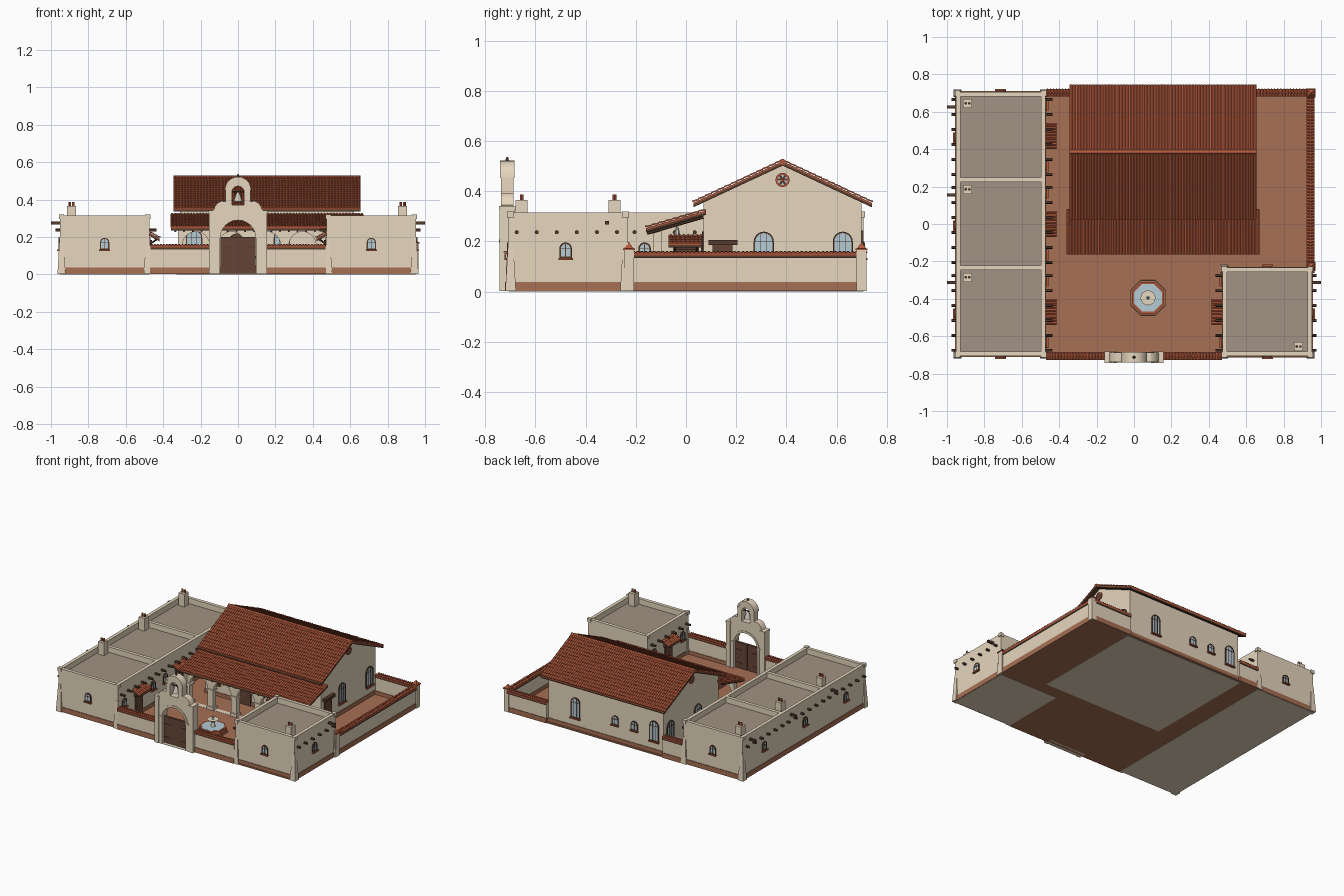
import bpy, bmesh, math
from mathutils import Matrix, Vector

if "Cube" in bpy.data.objects:
    bpy.data.objects.remove(bpy.data.objects["Cube"])
made = []


def material(name, *rgb):
    m = bpy.data.materials.new(name)
    m.use_nodes = True
    m.diffuse_color = (*rgb, 1)
    m.node_tree.nodes["Principled BSDF"].inputs["Base Color"].default_value = (*rgb, 1)
    return m


STUCCO = material("stucco", .79, .67, .51)
CLAY = material("flat_roof_clay", .36, .29, .23)
PAVING = material("terracotta_paving", .39, .16, .088)
TILE = material("red_roof_tile", .45, .1, .045)
WOOD = material("dark_wood", .09, .043, .026)
GATE = material("brown_gate_wood", .13, .06, .037)
GLASS = material("pale_blue_glass", .46, .6, .66)
METAL = material("pale_bell_metal", .6, .57, .5)


def place(x, y, z=0, angle=0):
    return Matrix.Translation((x, y, z)) @ Matrix.Rotation(math.radians(angle), 4, "Z")


def finish(name, mesh, mat, matrix=Matrix()):
    mesh.transform(matrix)
    mesh.materials.clear()
    mesh.materials.append(mat)
    ob = bpy.data.objects.new(name, mesh)
    bpy.context.collection.objects.link(ob)
    made.append(ob)


def from_bm(name, bm, mat, matrix=Matrix()):
    mesh = bpy.data.meshes.new(name)
    bmesh.ops.recalc_face_normals(bm, faces=bm.faces)
    bm.to_mesh(mesh)
    bm.free()
    finish(name, mesh, mat, matrix)


def box(name, mat, x0, x1, y0, y1, z0, z1, matrix=Matrix()):
    bm = bmesh.new()
    bmesh.ops.create_cube(bm, size=1)
    for v in bm.verts:
        v.co = ((x0 + x1) / 2 + v.co.x * (x1 - x0), (y0 + y1) / 2 + v.co.y * (y1 - y0),
                (z0 + z1) / 2 + v.co.z * (z1 - z0))
    from_bm(name, bm, mat, matrix)


def rod(name, mat, a, b, r1, r2=None, sides=12, turn=0, matrix=Matrix()):
    a, b = Vector(a), Vector(b)
    bm = bmesh.new()
    bmesh.ops.create_cone(bm, cap_ends=True, segments=sides, radius1=r1,
                          radius2=r1 if r2 is None else r2, depth=(b - a).length)
    aim = (b - a).to_track_quat("Z", "Y").to_matrix().to_4x4()
    from_bm(name, bm, mat, matrix @ Matrix.Translation((a + b) / 2) @ aim
            @ Matrix.Rotation(math.radians(turn), 4, "Z"))


def plate(name, mat, outlines, thick, matrix):
    """Flat panel with holes, standing upright and facing local -y."""
    cu = bpy.data.curves.new(name, "CURVE")
    cu.dimensions, cu.fill_mode, cu.extrude = "2D", "BOTH", thick / 2
    for pts in outlines:
        sp = cu.splines.new("POLY")
        sp.points.add(len(pts) - 1)
        for p, (u, v) in zip(sp.points, pts):
            p.co = (u, v, 0, 1)
        sp.use_cyclic_u = True
    tmp = bpy.data.objects.new(name, cu)
    bpy.context.collection.objects.link(tmp)
    mesh = bpy.data.meshes.new_from_object(tmp.evaluated_get(bpy.context.evaluated_depsgraph_get()))
    bpy.data.objects.remove(tmp)
    finish(name, mesh, mat, matrix @ Matrix.Rotation(math.pi / 2, 4, "X"))


def arc(cx, cz, r, a0=0, a1=180, n=12):
    ang = [math.radians(a0 + (a1 - a0) * i / n) for i in range(n + 1)]
    return [(cx + r * math.cos(a), cz + r * math.sin(a)) for a in ang]


def arch(w, z0, top, cx=0):
    return [(cx - w / 2, z0), (cx + w / 2, z0)] + arc(cx, top - w / 2, w / 2)


def window(x, y, angle, w=.042, z0=.137, top=.192):
    m = place(x, y, 0, angle)
    plate("window_glass", GLASS, [arch(w, z0, top)], .008, m)
    plate("window_frame", WOOD, [arch(w + .008, z0 - .004, top + .004), arch(w - .004, z0 + .002, top - .002)], .014, m)
    for u in ([0] if w < .06 else [-w / 6, w / 6]):
        box("window_mullion", WOOD, u - .0015, u + .0015, -.006, .006, z0, top - .003, m)
    box("window_crossbar", WOOD, -w / 2, w / 2, -.006, .006, top - w / 2 - .0015, top - w / 2 + .0015, m)
    box("window_sill", TILE, -w / 2 - .008, w / 2 + .008, -.016, .01, z0 - .011, z0 - .003, m)


def tile_slope(name, width, run, drop, courses, matrix):
    """Overlapping courses of barrel tile from the local origin down towards -y."""
    n = round(width / .0167) * 4
    up = Vector((0, -drop, run)).normalized()
    down = Vector((0, -run, -drop))
    bm = bmesh.new()
    for c in range(courses):
        rows = []
        for t, lift in ((c, .004), (c + 1, .007), (c + 1, 0)):
            rows.append([bm.verts.new(Vector((width * (i / n - .5), 0, 0)) + down * t / courses
                         + up * (lift + (.006 * abs(math.sin(i * math.pi / 4)) if lift else 0)))
                         for i in range(n + 1)])
        for a, b in zip(rows, rows[1:]):
            for i in range(n):
                bm.faces.new((a[i], b[i], b[i + 1], a[i + 1]))
    from_bm(name + "_tiles", bm, TILE, matrix)
    turned = matrix @ Matrix.Rotation(-math.pi / 2, 4, "Z")
    for part, mat, hi, lo in (("bed", TILE, .0035, -.004), ("boards", WOOD, -.004, -.014)):
        side = [(0, hi), (run, hi - drop), (run, lo - drop), (0, lo)]
        plate(f"{name}_{part}", mat, [side], width - .002, turned)


# Courtyard paving and building footings
box("courtyard_paving", PAVING, -.48, .955, -.715, .712, .002, .012)
box("church_footing", STUCCO, -.33, .64, -.14, .7, 0, .002)


def adobe_block(side, rooms):
    """Flat-roofed range; side is -1 or +1, rooms are the room centres in y."""
    inner, outer = .474 * side, .952 * side
    x0, x1 = sorted((inner, outer))
    y0, y1 = min(rooms) - .237, max(rooms) + .237
    box("block_footing", STUCCO, x0, x1, y0, y1, 0, .003)
    box("block_plinth", PAVING, x0 - .004, x1 + .004, y0 - .004, y1 + .004, .003, .038)
    box("block_walls", STUCCO, x0, x1, y0, y1, .038, .27)
    box("block_roof", CLAY, x0 + .01, x1 - .01, y0 + .01, y1 - .01, .27, .274)
    for x in (x0, x1 - .024):
        box("parapet_side", STUCCO, x, x + .024, y0, y1, .268, .315)
    for y in [y0 + .012, y1 - .012] + [r + .237 for r in rooms[:-1]]:
        box("parapet_cross", STUCCO, x0, x1, y - .012, y + .012, .268, .314)
    for x in (x0 + .008, x1 - .008):
        for y in (y0 + .008, y1 - .008):
            rod("corner_buttress", STUCCO, (x, y, .003), (x, y, .2), .03, .014, 4, 45)
            box("corner_cap", STUCCO, x - .014, x + .014, y - .014, y + .014, .295, .319)
    mid = (x0 + x1) / 2
    window(mid, y0, 0)
    window(mid, y1, 180)
    face_in, face_out = (270, 90) if side > 0 else (90, 270)
    for r in rooms:
        for k in range(6):
            y = r - .205 + .08 * k
            rod("roof_beam", WOOD, (side * .437, y, .237), (side * .977, y, .237), .008)
        box("roof_drain", WOOD, *sorted((side * .93, side)), r + .148, r + .164, .268, .282)
        window(outer, r - .01, face_out)
        for off in (-.165, .165):
            window(inner, r + off, face_in)
        # door with tiled awning
        m = place(inner, r, 0, face_in)
        box("room_door", GATE, -.04, .04, -.008, .01, .012, .17, m)
        box("door_lintel", WOOD, -.05, .05, -.014, .01, .165, .185, m)
        tile_slope("door_awning", .14, .055, .03, 3, m @ Matrix.Translation((0, 0, .22)))
        for u in (-.045, .045):
            rod("awning_bracket", WOOD, (u, 0, .16), (u, -.04, .188), .005, sides=6, matrix=m)


def chimney(x, y):
    box("chimney", STUCCO, x - .024, x + .024, y - .024, y + .024, .27, .366)
    for dx in (-.01, .01):
        rod("chimney_pot", TILE, (x + dx, y, .36), (x + dx, y, .387), .007)
        rod("chimney_flue", WOOD, (x + dx, y, .38), (x + dx, y, .388), .0055)


adobe_block(-1, [-.47, 0, .47])
adobe_block(1, [-.47])
for cx, cy in ((-.89, -.285), (-.89, .185), (-.89, .645), (.88, -.655)):
    chimney(cx, cy)


# Courtyard walls with barrel tile coping
def yard_wall(x, y, length, angle):
    m, h = place(x, y, 0, angle), length / 2
    box("yard_wall", STUCCO, -h, h, -.012, .012, .036, .147, m)
    box("yard_wall_plinth", PAVING, -h, h, -.016, .016, .002, .038, m)
    for turn in (0, 180):
        tile_slope("wall_coping", length, .018, .005, 1, m @ place(0, 0, .153, turn))


yard_wall(-.305, -.706, .33, 0)
yard_wall(.305, -.706, .33, 0)
yard_wall(.944, .235, .94, 90)
yard_wall(-.39, .702, .16, 0)
yard_wall(.785, .702, .32, 0)
for y in (-.228, .7):
    box("wall_pier", STUCCO, .926, .966, y - .02, y + .02, .002, .165)
    box("wall_pier_cap", TILE, .922, .97, y - .024, y + .024, .165, .172)
    rod("wall_pier_point", TILE, (.946, y, .172), (.946, y, .195), .026, .002, 4, 45)

# Entrance portal with bell opening
gate = place(0, -.7125)
half = [(.15, .002), (.15, .335), (.13, .345), (.122, .365), (.11, .382), (.09, .392), (.066, .39)]
outline = half + arc(0, .452, .066) + [(-u, v) for u, v in reversed(half)]
plate("portal", STUCCO, [outline, arch(.19, .006, .29), arch(.066, .37, .472)], .05, gate)
plate("portal_arch_trim", STUCCO, [arch(.22, .004, .305), arch(.19, .006, .29)], .058, gate)
plate("tower_moulding", STUCCO, [arc(0, .452, .07) + arc(0, .452, .058, 180, 0)], .056, gate)
for s in (-1, 1):
    box("portal_pilaster", STUCCO, s * .138 - .017, s * .138 + .017, -.03, .03, .002, .33, gate)
    box("portal_cornice", STUCCO, s * .138 - .02, s * .138 + .02, -.032, .032, .328, .342, gate)
    box("portal_impost", STUCCO, s * .105 - .013, s * .105 + .013, -.032, .032, .195, .207, gate)
    box("gate_leaf", GATE, s * .0475 - .0465, s * .0475 + .0465, -.008, .008, .008, .2, gate)
    for z in (.05, .145):
        box("gate_hinge", WOOD, s * .068 - .026, s * .068 + .026, -.011, .011, z, z + .004, gate)
rod("bell", METAL, (0, -.7125, .39), (0, -.7125, .428), .024, .011)
rod("bell_crown", METAL, (0, -.7125, .428), (0, -.7125, .44), .011, .004)
rod("bell_hanger", WOOD, (-.034, -.7125, .442), (.034, -.7125, .442), .004)
rod("tower_finial", WOOD, (0, -.7125, .515), (0, -.7125, .537), .01, .003)

# Church body with gabled tile roof
CX, RIDGE = .155, .385
gable = [(-.315, .04), (.315, .04), (.315, .36), (0, .505), (-.315, .36)]
plate("church_walls", STUCCO, [gable], .93, place(CX, RIDGE, 0, 90))
box("church_plinth", PAVING, CX - .47, CX + .47, .066, .704, .002, .04)
for angle in (0, 180):
    tile_slope("church_roof", 1.0, .356, .166, 14, place(CX, RIDGE, .516, angle))
    x = CX + (.465 if angle == 0 else -.465)
    out = 90 if angle == 0 else 270
    rose = place(x, RIDGE, .445, out)
    plate("rose_glass", GLASS, [arc(0, 0, .024, 0, 345, 23)], .008, rose)
    plate("rose_ring", TILE, [arc(0, 0, .028, 0, 345, 23), arc(0, 0, .02, 0, 345, 23)], .018, rose)
    for k in range(3):
        c, s = .022 * math.cos(k * math.pi / 3), .022 * math.sin(k * math.pi / 3)
        rod("rose_spoke", TILE, (-c, -.004, -s), (c, -.004, s), .003, sides=6, matrix=rose)
    for y in (.31, .625):
        window(x, y, out, .072, .1, .235)
rod("roof_ridge_cap", TILE, (CX - .5, RIDGE, .517), (CX + .5, RIDGE, .517), .012)
box("side_door", GATE, .61, .628, .105, .185, .012, .19)
box("side_door_lintel", WOOD, .61, .645, .09, .205, .185, .205)
for wx in (-.235, .235, .47):
    window(wx, .07, 0, .08, .1, .235)
plate("church_door", GATE, [arch(.12, .012, .22)], .02, place(0, .07))
for wx in (.4, -.235):
    window(wx, .7, 180, .066, .1, .24)
for wx in (.08, -.075):
    window(wx, .7, 180, .046, .135, .195)

# Porch arcade
wall = [(-.475, .004), (.475, .004), (.475, .25), (-.475, .25)]
bays = [arch(.145, .013, .228, -.38 + .19 * i) for i in range(5)]
plate("porch_arcade", STUCCO, [wall] + bays, .035, place(CX, -.115))
for i in range(6):
    px = CX - .475 + .19 * i + (.011 if i == 0 else -.011 if i == 5 else 0)
    box("porch_capital", STUCCO, px - .027, px + .027, -.139, -.091, .148, .16)
    box("porch_post_base", STUCCO, px - .027, px + .027, -.139, -.091, .004, .035)
tile_slope("porch_roof", 1.03, .24, .07, 9, place(CX, .08, .32))
for i in range(22):
    rx = CX - .49 + i * .98 / 21
    rod("porch_rafter", WOOD, (rx, .07, .297), (rx, -.155, .232), .006, sides=6)
for lx in (-.13, .06, .25, .44):
    rod("porch_lantern", METAL, (lx, -.035, .225), (lx, -.035, .255), .012, .006, 6)
    rod("lantern_chain", WOOD, (lx, -.035, .255), (lx, -.035, .285), .002, sides=6)

# Octagonal fountain
FX, FY = .075, -.395
for nm, mat, z0, z1, r1, r2 in (("step", PAVING, .01, .022, .103, .1), ("basin", TILE, .02, .045, .092, .092),
                                ("water", GLASS, .04, .047, .08, .08), ("pedestal", STUCCO, .045, .085, .016, .011),
                                ("bowl", STUCCO, .08, .098, .014, .04), ("spout", GLASS, .098, .118, .008, .004)):
    rod("fountain_" + nm, mat, (FX, FY, z0), (FX, FY, z1), r1, r2, 8 if r1 > .05 else 16, 22.5)

# Smooth the round parts, keep edges sharp
for ob in made:
    ob.select_set(True)
bpy.context.view_layer.objects.active = made[0]
bpy.ops.object.shade_smooth_by_angle()
